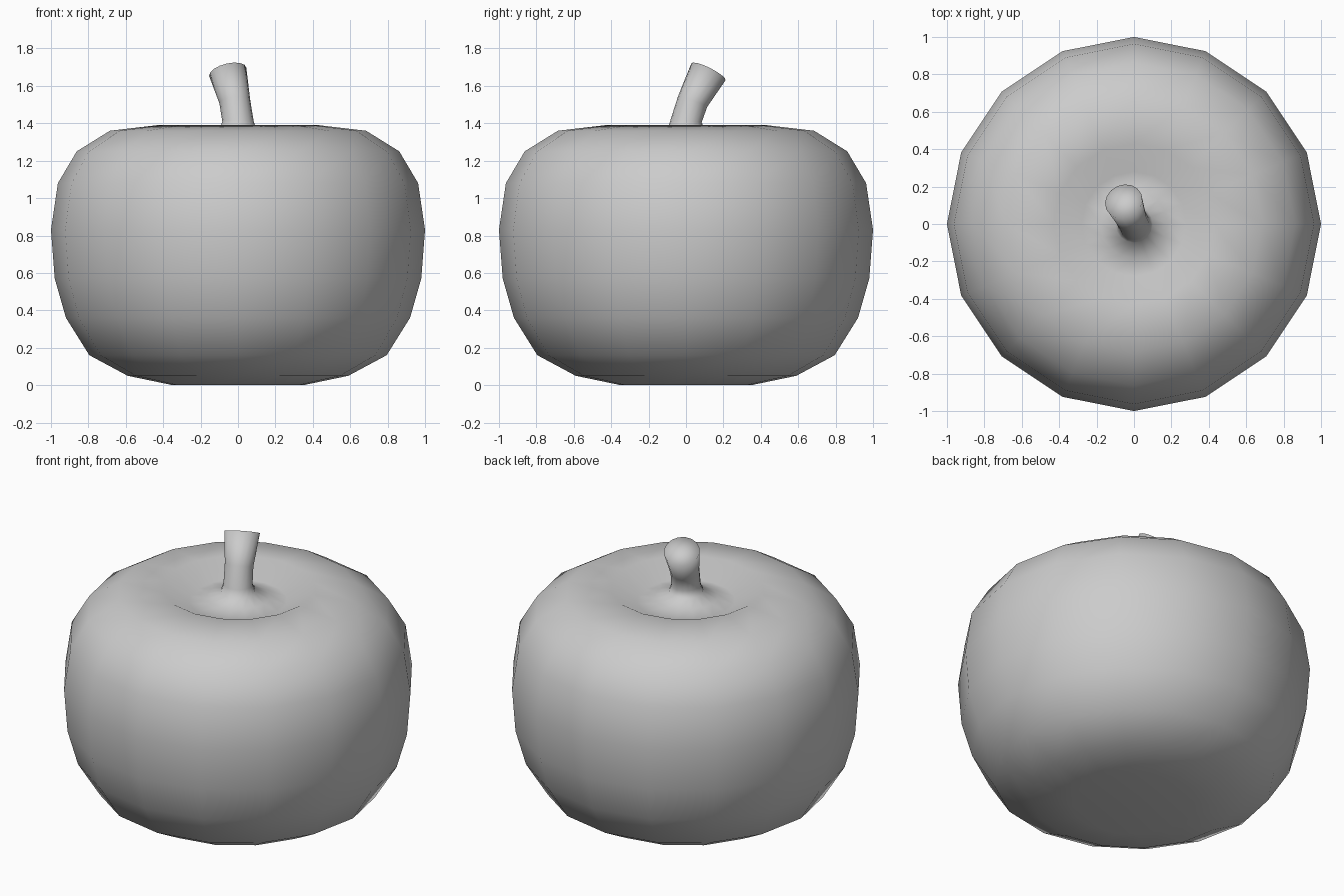
import bpy, bmesh, math
from mathutils import Vector

cube = bpy.data.objects.get("Cube")
if cube:
    bpy.data.objects.remove(cube, do_unlink=True)

SIDES = 16

# Single plain grey
grey = bpy.data.materials.new("light_grey")
grey.use_nodes = True
grey.diffuse_color = (0.6, 0.6, 0.6, 1)
grey.node_tree.nodes["Principled BSDF"].inputs["Base Color"].default_value = grey.diffuse_color

# Body profile (radius, height): base, bulging side, rim, trough, mound at the stem
profile = [(0.35, 0.0), (0.59, 0.05), (0.795, 0.16), (0.92, 0.36), (0.98, 0.57),
           (1.0, 0.83), (0.963, 1.08), (0.862, 1.25), (0.685, 1.36), (0.43, 1.39),
           (0.28, 1.31), (0.18, 1.335), (0.1, 1.365)]

# Stem rings: centre, radius, direction the ring faces
stem = [((0, 0, 1.41), 0.084, (0, 0.05, 1)),
        ((-0.017, 0.035, 1.515), 0.083, (-0.1, 0.35, 1)),
        ((-0.055, 0.12, 1.675), 0.102, (-0.25, 0.5, 1))]


def ring(bm, centre, radius, facing=(0, 0, 1)):
    turn = Vector((0, 0, 1)).rotation_difference(Vector(facing).normalized())
    verts = []
    for i in range(SIDES):
        a = math.tau * i / SIDES
        offset = Vector((radius * math.cos(a), radius * math.sin(a), 0))
        verts.append(bm.verts.new(Vector(centre) + turn @ offset))
    return verts


def fan(bm, verts, centre):
    tip = bm.verts.new(centre)
    for i in range(SIDES):
        bm.faces.new((verts[i], verts[(i + 1) % SIDES], tip))


# Body and stem form one continuous skin
bm = bmesh.new()
rings = [ring(bm, (0, 0, z), r) for r, z in profile]
rings += [ring(bm, c, r, n) for c, r, n in stem]
for low, high in zip(rings, rings[1:]):
    for i in range(SIDES):
        j = (i + 1) % SIDES
        bm.faces.new((low[i], low[j], high[j], high[i]))

# Slightly hollow underside and flat stem end
fan(bm, rings[0], (0, 0, 0.03))
fan(bm, rings[-1], stem[-1][0])
bmesh.ops.recalc_face_normals(bm, faces=bm.faces)
for f in bm.faces:
    f.smooth = True

mesh = bpy.data.meshes.new("fruit_with_stem")
bm.to_mesh(mesh)
bm.free()
mesh.materials.append(grey)
bpy.context.collection.objects.link(bpy.data.objects.new("fruit_with_stem", mesh))
